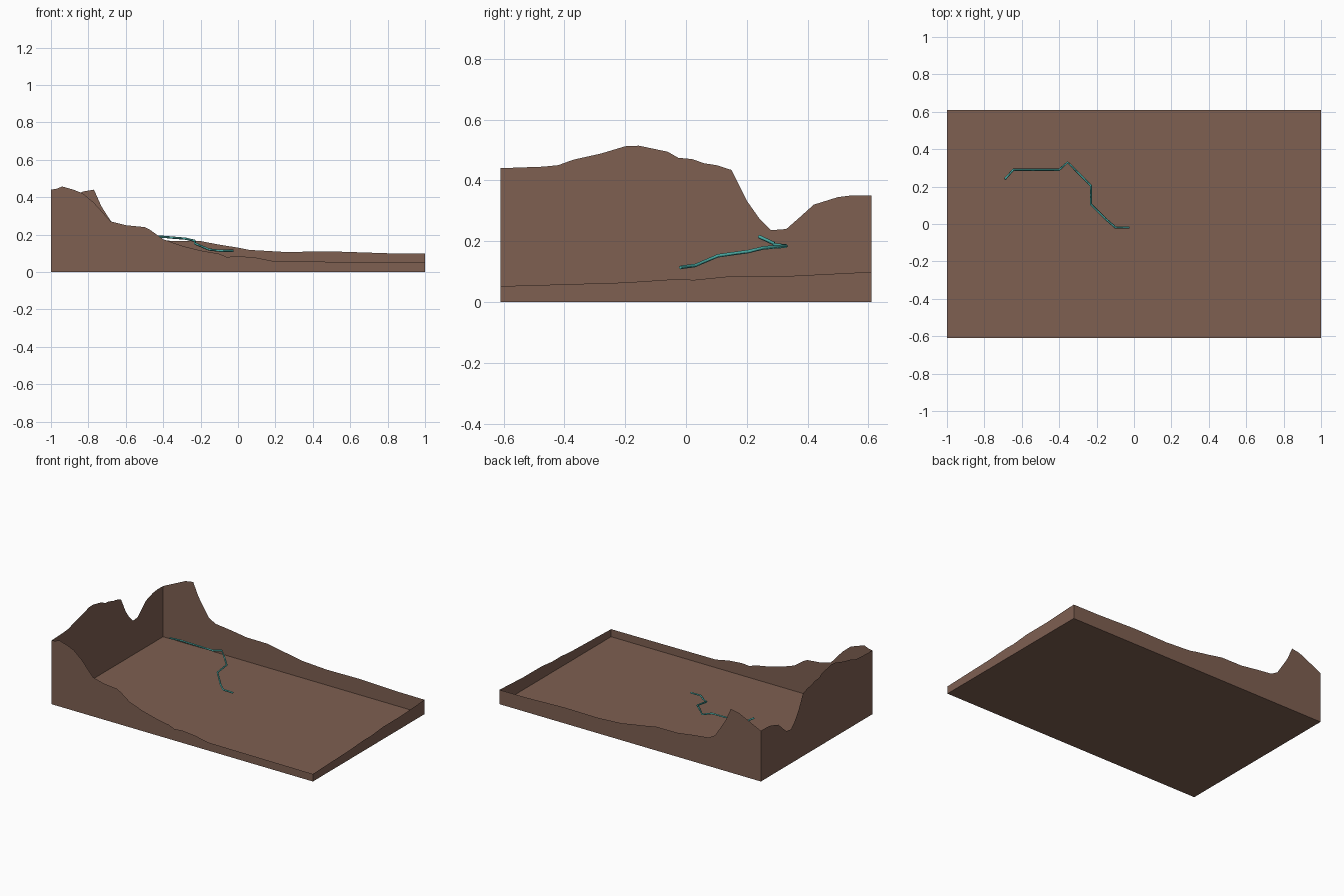
import bpy

if "Cube" in bpy.data.objects:
    bpy.data.objects.remove(bpy.data.objects["Cube"])

HALF_X, HALF_Y = 1.0, 0.61


def material(name, colour):
    mat = bpy.data.materials.new(name)
    mat.use_nodes = True
    mat.diffuse_color = (*colour, 1)
    mat.node_tree.nodes["Principled BSDF"].inputs["Base Color"].default_value = (*colour, 1)
    return mat


def mesh_object(name, verts, faces, mat):
    mesh = bpy.data.meshes.new(name)
    mesh.from_pydata(verts, [], faces)
    mesh.materials.append(mat)
    obj = bpy.data.objects.new(name, mesh)
    bpy.context.collection.objects.link(obj)
    return obj


def wall(name, profile, place, flip):
    """Thin upright sheet whose top edge follows the terrain profile."""
    n = len(profile)
    verts = [place(t, 0) for t, h in profile] + [place(t, h) for t, h in profile]
    faces = [(i, i + 1, n + i + 1, n + i) for i in range(n - 1)]
    if flip:
        faces = [f[::-1] for f in faces]
    mesh_object(name, verts, faces, brown)


brown = material("earth brown", (0.21, 0.115, 0.083))
teal = material("trail teal", (0.07, 0.42, 0.38))

# Terrain outlines: (distance along the wall, height)
front = [(-1, .44), (-.97, .445), (-.94, .457), (-.88, .44), (-.83, .42), (-.77, .37),
         (-.68, .27), (-.6, .25), (-.5, .24), (-.47, .225), (-.4, .175), (-.3, .14),
         (-.2, .115), (-.1, .097), (-.06, .08), (0, .085), (.1, .076), (.2, .056), (1, .052)]
back = [(-1, .35), (-.92, .388), (-.83, .43), (-.77, .44), (-.73, .35), (-.65, .225),
        (-.6, .197), (-.48, .183), (-.36, .166), (-.2, .165), (-.1, .146), (0, .13),
        (.06, .118), (.25, .107), (.5, .11), (.8, .1), (1, .099)]
right = [(-.61, .44), (-.47, .445), (-.42, .45), (-.37, .468), (-.28, .488), (-.2, .512),
         (-.155, .514), (-.06, .494), (-.025, .474), (.02, .47), (.06, .456), (.1, .45),
         (.15, .434), (.2, .333), (.24, .276), (.28, .236), (.33, .24), (.37, .275),
         (.42, .32), (.5, .345), (.55, .351), (.61, .35)]
left = [(-.61, .052), (-.2, .064), (-.05, .074), (.03, .073), (.15, .085), (.35, .086),
        (.61, .099)]

wall("front_wall", front, lambda t, h: (t, -HALF_Y, h), False)
wall("back_wall", back, lambda t, h: (t, HALF_Y, h), True)
wall("right_wall", right, lambda t, h: (-HALF_X, t, h), True)
wall("left_wall", left, lambda t, h: (HALF_X, t, h), False)

# Floor sheet
mesh_object("floor", [(-HALF_X, -HALF_Y, 0), (HALF_X, -HALF_Y, 0),
                      (HALF_X, HALF_Y, 0), (-HALF_X, HALF_Y, 0)], [(3, 2, 1, 0)], brown)

# Trail floating above the floor, a thin four-sided tube
path = [(-.69, .24, .215), (-.645, .29, .192), (-.4, .29, .188), (-.355, .33, .184),
        (-.28, .255, .178), (-.23, .205, .166), (-.23, .105, .152), (-.155, .03, .12),
        (-.1, -.018, .114), (-.025, -.018, .113)]
curve = bpy.data.curves.new("trail", "CURVE")
curve.dimensions = "3D"
curve.bevel_depth = 0.006
curve.bevel_resolution = 0
curve.use_fill_caps = True
spline = curve.splines.new("POLY")
spline.points.add(len(path) - 1)
for point, co in zip(spline.points, path):
    point.co = (*co, 1)
curve.materials.append(teal)
trail = bpy.data.objects.new("trail", curve)
bpy.context.collection.objects.link(trail)
